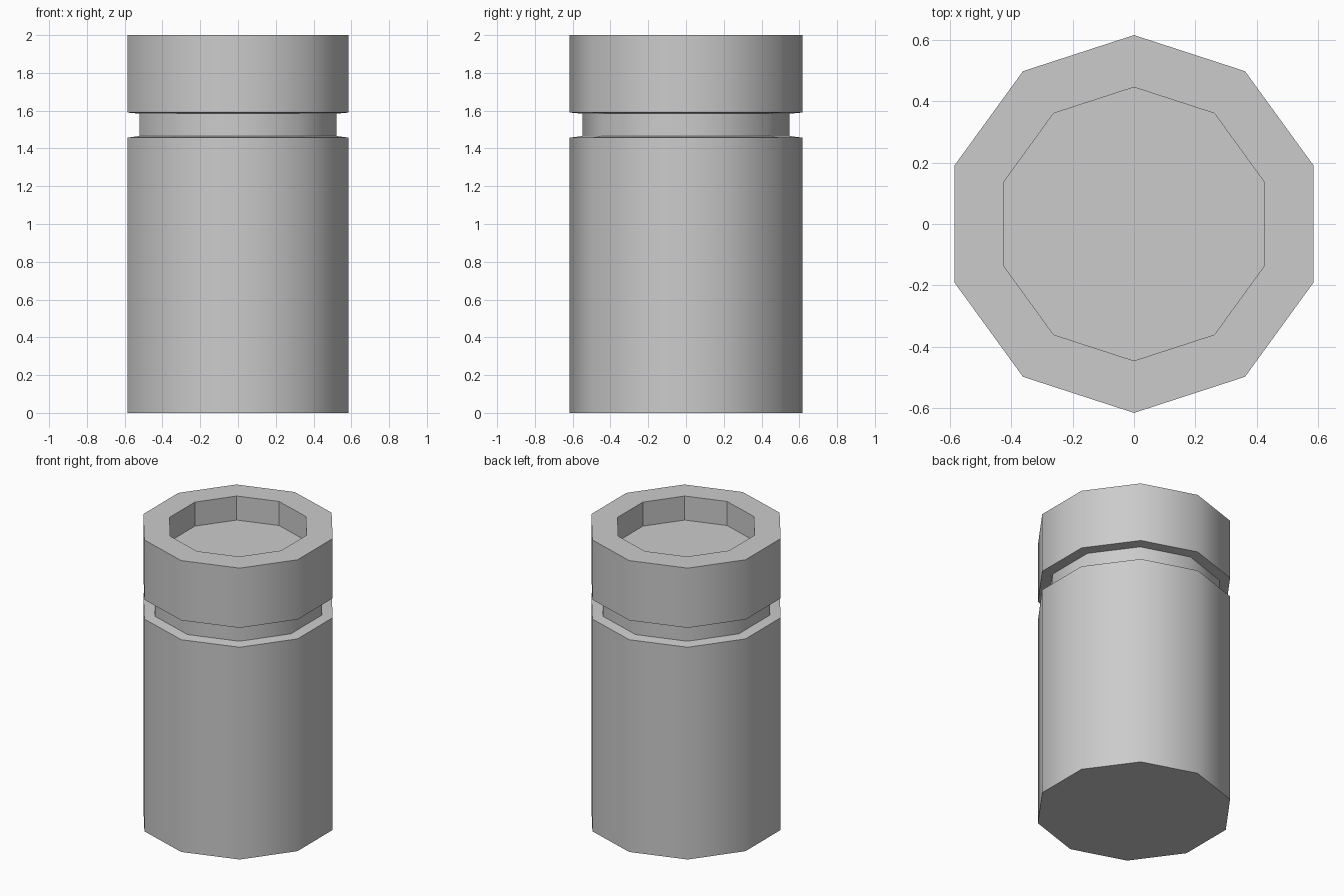
import bpy, bmesh, math

if "Cube" in bpy.data.objects:
    bpy.data.objects.remove(bpy.data.objects["Cube"])

SIDES = 10
# (radius, z) from the bottom edge, up the outside, then down into the top recess
PROFILE = [
    (0.616, 0.0), (0.616, 1.457),      # main barrel
    (0.547, 1.466), (0.547, 1.584),    # groove with slightly sloped lips
    (0.616, 1.59), (0.616, 2.0),       # top collar
    (0.446, 2.0), (0.446, 1.835),      # rim and recess wall
]


def ring(bm, radius, z):
    """Decagon ring with a corner on the y axis."""
    angles = [math.pi / 2 + math.tau * i / SIDES for i in range(SIDES)]
    return [bm.verts.new((radius * math.cos(a), radius * math.sin(a), z)) for a in angles]


def lathe(name, profile):
    bm = bmesh.new()
    rings = [ring(bm, r, z) for r, z in profile]
    for low, high in zip(rings, rings[1:]):
        for i in range(SIDES):
            j = (i + 1) % SIDES
            bm.faces.new((low[i], low[j], high[j], high[i]))
    # underside and recess floor
    bm.faces.new(rings[0][::-1])
    bm.faces.new(rings[-1])
    bmesh.ops.recalc_face_normals(bm, faces=bm.faces[:])
    mesh = bpy.data.meshes.new(name)
    bm.to_mesh(mesh)
    bm.free()
    obj = bpy.data.objects.new(name, mesh)
    bpy.context.collection.objects.link(obj)
    return obj


canister = lathe("canister", PROFILE)

# Smooth outer walls, sharp lips and rims
bpy.context.view_layer.objects.active = canister
canister.select_set(True)
bpy.ops.object.shade_smooth_by_angle(angle=math.radians(40))

# Recess walls stay faceted
for face in canister.data.polygons:
    if face.center.z > 1.8 and face.center.xy.length < 0.45:
        face.use_smooth = False
